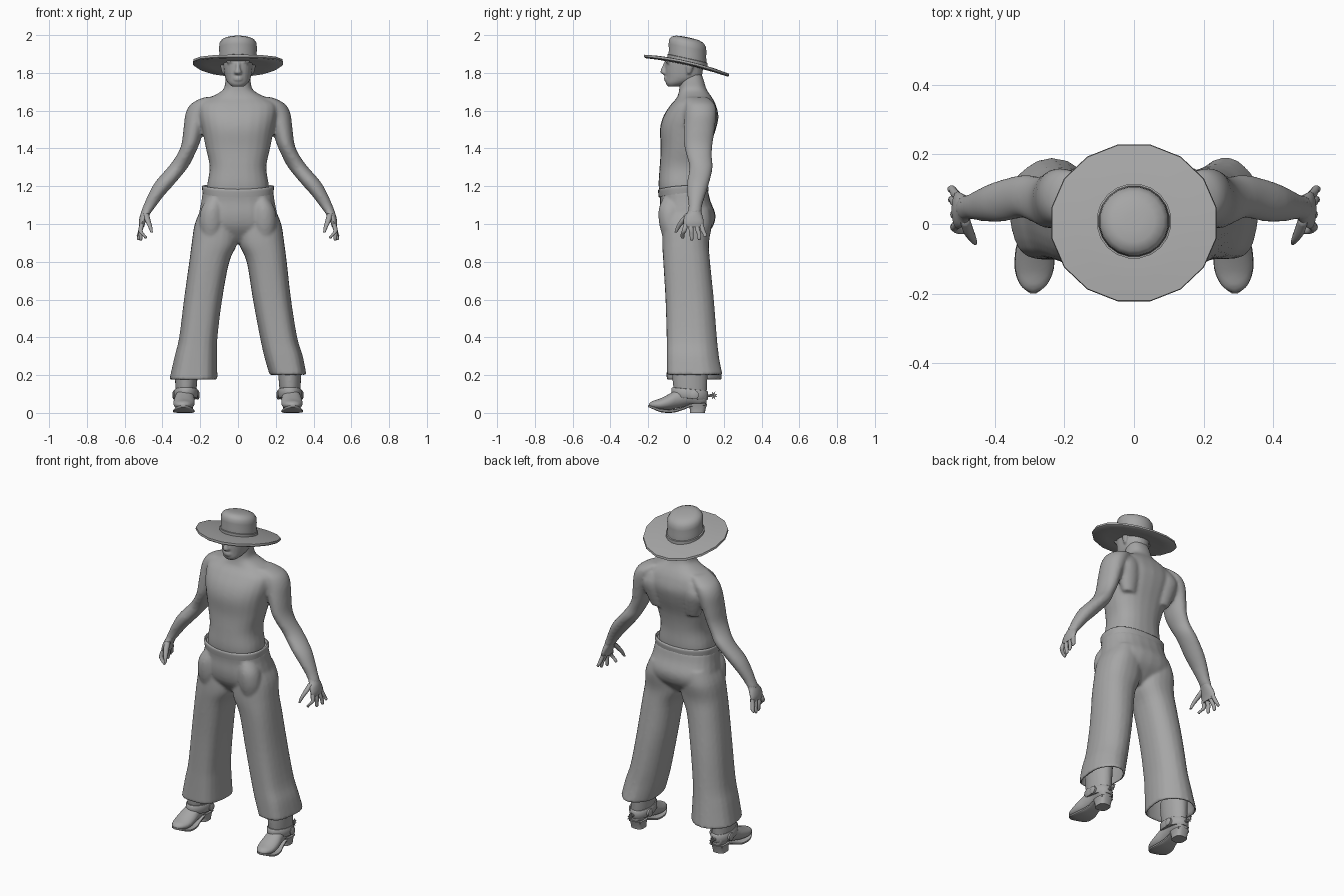
import bpy, bmesh, math

grey = bpy.data.materials.new("plain_grey")
grey.diffuse_color = (0.38, 0.38, 0.38, 1)
TAU = 2 * math.pi


def catmull(rows, steps):
    """Smoothly resample a list of number rows."""
    out = []
    for i in range(len(rows) - 1):
        p = [rows[max(0, min(len(rows) - 1, i + k))] for k in (-1, 0, 1, 2)]
        for s in range(steps):
            t = s / steps
            out.append([0.5 * (2 * b + (c - a) * t + (2 * a - 5 * b + 4 * c - d) * t * t
                               + (3 * b - a - 3 * c + d) * t ** 3) for a, b, c, d in zip(*p)])
    return out + [list(rows[-1])]


def loft(bm, rows, axis="z", power=2.0, sides=24, steps=4, mirror=1, ripple=0.0):
    """Closed tube through rows of (x, y, z, half width, half depth)."""
    rings = []
    for x, y, z, a, b in catmull(rows, steps):
        ring = []
        for i in range(sides):
            t = TAU * i / sides
            c, s = math.cos(t), math.sin(t)
            k = 1 + ripple * math.sin(5 * t) * max(0, 0.9 - z) / 0.7
            u = a * k * math.copysign(abs(c) ** (2 / power), c)
            v = b * k * math.copysign(abs(s) ** (2 / power), s)
            co = (x + u, y + v, z) if axis == "z" else (x + u, y, z + v)
            ring.append(bm.verts.new((co[0] * mirror, co[1], co[2])))
        rings.append(ring)
    for r, q in zip(rings, rings[1:]):
        for i in range(sides):
            j = (i + 1) % sides
            bm.faces.new((r[i], r[j], q[j], q[i]))
    bm.faces.new(rings[0][::-1])
    bm.faces.new(rings[-1])


def finish(bm, name, voxel=0, smooth=40, relax=4):
    bmesh.ops.recalc_face_normals(bm, faces=bm.faces)
    me = bpy.data.meshes.new(name)
    bm.to_mesh(me)
    bm.free()
    ob = bpy.data.objects.new(name, me)
    bpy.context.collection.objects.link(ob)
    me.materials.append(grey)
    if voxel:
        m = ob.modifiers.new("blend", "REMESH")
        m.mode, m.voxel_size, m.use_smooth_shade = "VOXEL", voxel, True
        m = ob.modifiers.new("relax", "SMOOTH")
        m.factor, m.iterations = 0.5, relax
    else:
        bpy.context.view_layer.objects.active = ob
        ob.select_set(True)
        bpy.ops.object.shade_smooth_by_angle(angle=math.radians(smooth))
        ob.select_set(False)
    return ob


# Torso, neck and arms blended into one skin
bm = bmesh.new()
loft(bm, [(0, -.015, 1.12, .16, .115), (0, -.016, 1.2, .164, .129), (0, -.014, 1.3, .15, .126),
          (0, -.004, 1.4, .17, .13), (0, .01, 1.5, .19, .148), (0, .026, 1.57, .205, .146),
          (0, .038, 1.63, .205, .12), (0, .045, 1.665, .16, .096), (0, .042, 1.688, .112, .083),
          (0, .036, 1.715, .076, .072), (0, .03, 1.76, .067, .065), (0, .02, 1.8, .06, .06)], power=2.4)
for s in (1, -1):
    loft(bm, [(.125, .055, 1.672, .05, .06), (.16, .065, 1.655, .058, .07), (.192, .075, 1.628, .064, .08),
              (.215, .077, 1.58, .064, .084), (.235, .07, 1.5, .054, .082), (.253, .065, 1.42, .047, .076),
              (.28, .07, 1.36, .047, .067), (.318, .08, 1.3, .053, .062), (.385, .065, 1.22, .055, .059),
              (.435, .055, 1.15, .043, .047), (.465, .05, 1.1, .035, .037),
              (.488, .045, 1.06, .028, .037)], mirror=s)
    loft(bm, [(.12, .1, 1.42, .04, .03), (.13, .105, 1.5, .065, .05), (.14, .105, 1.57, .075, .062),
              (.12, .1, 1.63, .07, .045)], mirror=s)                          # shoulder blade
finish(bm, "body", voxel=.009, relax=7)

# Head with nose, lips, brow and ears
bm = bmesh.new()
loft(bm, [(0, -.068, 1.727, .03, .026), (0, -.045, 1.745, .052, .062), (0, -.015, 1.775, .068, .093),
          (0, -.01, 1.82, .076, .1), (0, -.006, 1.865, .08, .101), (0, .008, 1.89, .077, .085),
          (0, .012, 1.92, .06, .06)], power=2.2)
loft(bm, [(0, -.108, 1.79, .012, .006), (0, -.117, 1.801, .02, .018),
          (0, -.113, 1.83, .011, .015), (0, -.104, 1.86, .012, .01)])
loft(bm, [(0, -.1, 1.755, .012, .01), (0, -.105, 1.764, .026, .012),
          (0, -.102, 1.769, .024, .009), (0, -.106, 1.775, .024, .012), (0, -.1, 1.783, .01, .008)])
for s in (1, -1):
    loft(bm, [(.035, -.09, 1.85, .022, .01), (.035, -.095, 1.86, .03, .014),
              (.035, -.09, 1.87, .025, .012)], mirror=s)
    loft(bm, [(.076, .015, 1.795, .007, .01), (.08, .018, 1.82, .01, .018),
              (.082, .02, 1.84, .011, .022), (.078, .02, 1.855, .008, .012)], mirror=s)
finish(bm, "head", voxel=.006, relax=3)

# Hands: palm plus four fingers and a thumb
for s, side in ((1, "left"), (-1, "right")):
    bm = bmesh.new()
    loft(bm, [(.47, .05, 1.095, .031, .033), (.485, .045, 1.065, .027, .036), (.497, .04, 1.04, .023, .048),
              (.507, .04, 1.01, .018, .054), (.51, .04, .985, .013, .05)], mirror=s, sides=16)
    for y, tx, ty, tz in ((.08, .528, .1, .93), (.055, .526, .07, .915),
                          (.025, .515, .03, .912), (.0, .49, -.018, .922)):
        loft(bm, [(.507, y, 1.0, .012, .013), (.517, (y + ty) / 2, .965, .012, .013),
                  ((.517 + tx) / 2, ty, .945, .01, .011), (tx, ty, tz + .008, .009, .01),
                  (tx, ty, tz, .004, .004)], mirror=s, sides=10, steps=2)
    loft(bm, [(.487, .015, 1.055, .015, .018), (.478, -.015, 1.02, .015, .018),
              (.465, -.04, .985, .011, .013), (.457, -.054, .955, .006, .007)], mirror=s, sides=10)
    finish(bm, side + "_hand", smooth=60)

# Trousers: seat and two flared legs, the hems differing a little
bm = bmesh.new()
loft(bm, [(0, -.014, 1.178, .187, .13), (0, -.004, 1.12, .194, .134), (0, .008, 1.05, .208, .148),
          (0, .008, .99, .213, .136), (0, .003, .94, .15, .1), (0, 0, .9, .06, .06)], power=2.4)
thigh = [(.105, .008, 1.08, .09, .12), (.117, .007, 1.0, .112, .13), (.124, -.002, .9, .121, .124)]
shared = [(.152, .003, .8, .106, .124)]
hems = {-1: [(.185, .018, .6, .101, .128), (.21, .028, .4, .101, .133),
             (.223, .033, .3, .112, .138), (.236, .04, .175, .127, .147)],
        1: [(.18, .018, .6, .101, .128), (.215, .028, .4, .098, .133),
            (.241, .033, .3, .102, .138), (.265, .043, .2, .097, .147)]}
for s, rows in hems.items():
    loft(bm, thigh + shared + rows, power=2.4, mirror=s, ripple=.03)
    # gathered cloth at the hip fronts
    loft(bm, [(.12, -.07, 1.14, .04, .05), (.135, -.08, 1.08, .06, .064),
              (.14, -.08, 1.0, .065, .062), (.14, -.07, .92, .05, .05)], mirror=s)
trousers = finish(bm, "trousers", voxel=.009, relax=4)

# Hollow openings at the hems
bm = bmesh.new()
for s, rows in hems.items():
    inner = [(x, y, z, a - .01, b - .01) for x, y, z, a, b in rows[1:]]
    x, y, z, a, b = inner[-1]
    loft(bm, inner + [(x, y, z - .04, a, b)], power=2.4, mirror=s, ripple=.03)
cutter = finish(bm, "hem_cutter")
cutter.hide_render = True
cutter.hide_set(True)
cut = trousers.modifiers.new("hollow", "BOOLEAN")
cut.operation, cut.object = "DIFFERENCE", cutter

# Thin upright waist edge
bm = bmesh.new()
loft(bm, [(0, -.014, 1.15, .187, .13), (0, -.014, 1.175, .19, .133), (0, -.014, 1.188, .19, .133),
          (0, -.014, 1.193, .183, .126), (0, -.014, 1.18, .176, .12)], power=2.4, sides=40, steps=2)
for v in bm.verts:
    v.co.z += .06 * v.co.y + .012 * (abs(v.co.x) / .19) ** 2
finish(bm, "waist_edge", smooth=60)

# Boots with soles, heels and spurs
for s, side in ((1, "left"), (-1, "right")):
    bm = bmesh.new()
    loft(bm, [(.29, -.198, .042, .01, .006), (.289, -.18, .043, .036, .019), (.287, -.14, .045, .054, .03),
              (.285, -.09, .058, .057, .042), (.282, -.04, .077, .051, .052), (.278, .02, .09, .048, .052),
              (.278, .08, .085, .045, .05), (.278, .108, .08, .028, .035)], axis="y", mirror=s)
    loft(bm, [(.278, .028, .08, .05, .08), (.275, .022, .14, .057, .09),
              (.272, .02, .26, .063, .096)], mirror=s)
    finish(bm, side + "_boot", voxel=.007, relax=3)

    bm = bmesh.new()
    loft(bm, [(.29, -.2, .036, .008, .005), (.289, -.175, .027, .038, .007), (.287, -.13, .012, .056, .009),
              (.285, -.07, .01, .055, .009), (.282, -.02, .022, .042, .008), (.279, .03, .04, .038, .008),
              (.278, .1, .045, .04, .008)], axis="y", power=4, mirror=s)
    loft(bm, [(.278, .06, 0, .038, .04), (.278, .062, .02, .038, .042), (.278, .063, .05, .044, .05)],
         power=3, mirror=s, steps=2)
    finish(bm, side + "_sole_and_heel")

    bm = bmesh.new()    # strap that dips toward the heel
    loft(bm, [(.276, .02, .078, .056, .088), (.276, .02, .084, .063, .097),
              (.275, .02, .122, .063, .097), (.275, .02, .128, .056, .088)], mirror=s, steps=2, sides=28)
    for v in bm.verts:
        v.co.z -= .1 * v.co.y
    finish(bm, side + "_spur_strap")

    bm = bmesh.new()
    for sx in (-1, 1):  # round buttons on both sides of the strap
        cx = .275 + sx * .063
        loft(bm, [(0, 0, -.008, .023, .023), (0, 0, .004, .023, .023), (0, 0, .008, .014, .014)],
             steps=1, sides=16)
        for v in list(bm.verts)[-48:]:
            x, y, z = v.co
            v.co = (s * (cx + sx * z), .045 + x, .095 + y)
    loft(bm, [(.278, .1, .09, .01, .009), (.278, .15, .092, .006, .005)],
         axis="y", mirror=s, sides=8, steps=1)          # shank
    star = []
    for dx in (-.003, .003):                            # toothed wheel
        star.append([bm.verts.new((s * .278 + dx, .146 + r * math.cos(TAU * i / 16),
                                   .092 + r * math.sin(TAU * i / 16)))
                     for i in range(16) for r in [.024 if i % 2 else .011]])
    bm.faces.new(star[0])
    bm.faces.new(star[1][::-1])
    for i in range(16):
        j = (i + 1) % 16
        bm.faces.new((star[0][i], star[0][j], star[1][j], star[1][i]))
    finish(bm, side + "_spur")


# Hat: tilted brim, crown and band, all as turned rings
def turned(name, profile, sides, tilt, cy, bend=0, squash=1.0):
    bm = bmesh.new()
    rings = []
    for r, z in profile:
        rings.append([])
        for i in range(sides):
            t = TAU * (i + .5) / sides
            x, y = r * math.cos(t), cy + r * squash * math.sin(t)
            rings[-1].append(bm.verts.new((x, y, z - tilt * y + bend * (x / .24) ** 2)))
    for a, b in zip(rings, rings[1:]):
        for i in range(sides):
            j = (i + 1) % sides
            bm.faces.new((a[i], a[j], b[j], b[i]))
    bm.faces.new(rings[0])
    bm.faces.new(rings[-1])
    finish(bm, name, smooth=45)


turned("hat_brim", [(.07, 1.84), (.16, 1.836), (.234, 1.829), (.242, 1.834), (.24, 1.846),
                    (.17, 1.856), (.1, 1.861)], 16, .225, .003, .018, .95)
turned("hat_crown", [(.1, 1.845), (.104, 1.87), (.1, 1.9), (.101, 1.935), (.099, 1.958),
                     (.086, 1.977), (.06, 1.987), (.025, 1.99)], 20, .2, .008)
turned("hat_band", [(.1, 1.856), (.108, 1.859), (.108, 1.877), (.1, 1.88)], 20, .22, .008)
